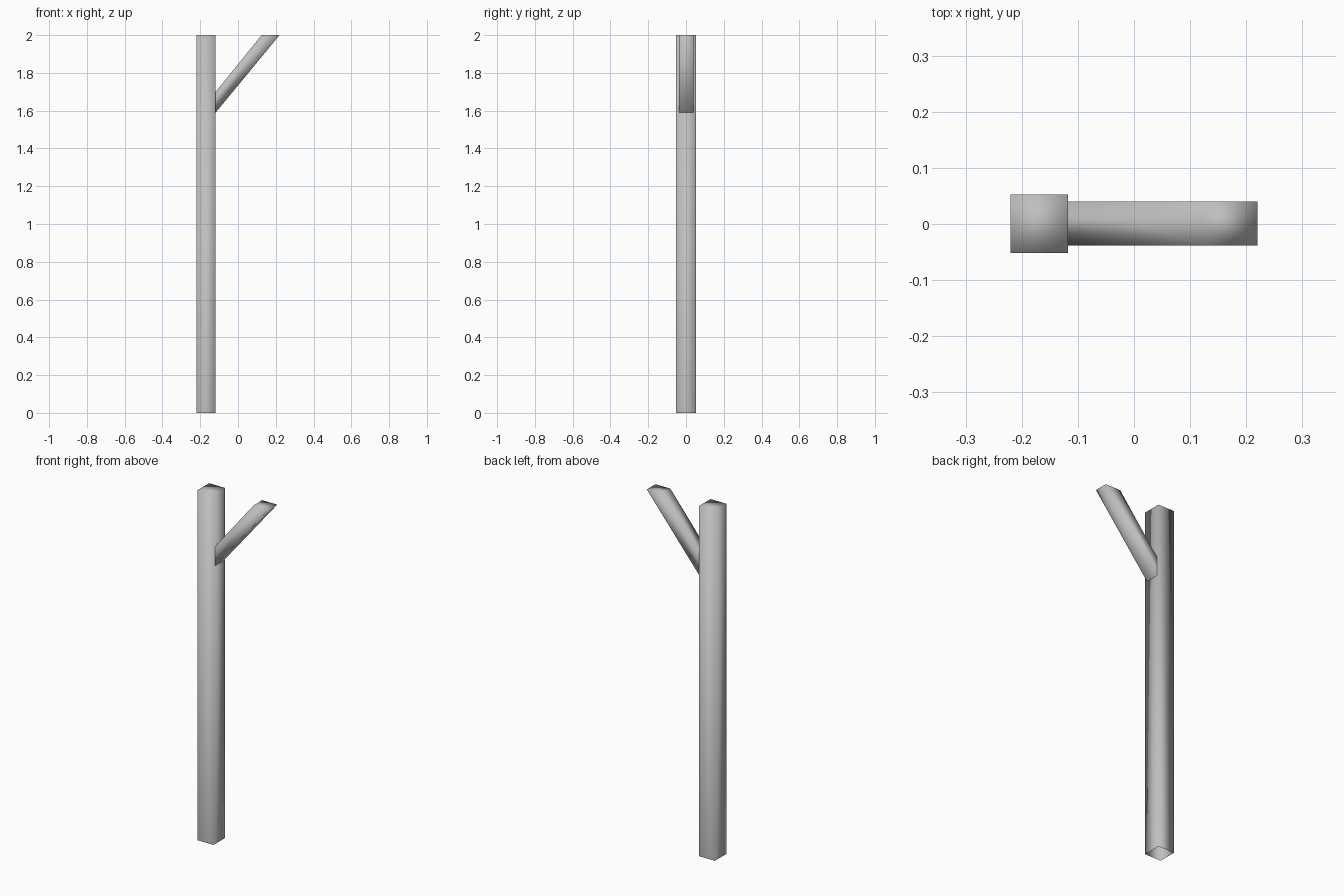
import bpy
import bmesh

if "Cube" in bpy.data.objects:
    bpy.data.objects.remove(bpy.data.objects["Cube"], do_unlink=True)

# Single grey finish
GREY = (0.52, 0.52, 0.52, 1.0)
grey = bpy.data.materials.new("plain grey")
grey.use_nodes = True
grey.diffuse_color = GREY
grey.node_tree.nodes["Principled BSDF"].inputs["Base Color"].default_value = GREY


def smooth_beam(name, profile, y_front, y_back, open_normal):
    """Extrude an (x, z) outline along y, leaving the end facing open_normal open."""
    bm = bmesh.new()
    face = bm.faces.new([bm.verts.new((x, y_front, z)) for x, z in profile])
    grown = bmesh.ops.extrude_face_region(bm, geom=[face], use_keep_orig=True)
    moved = [v for v in grown["geom"] if isinstance(v, bmesh.types.BMVert)]
    bmesh.ops.translate(bm, verts=moved, vec=(0, y_back - y_front, 0))
    bmesh.ops.recalc_face_normals(bm, faces=bm.faces[:])
    ends = [f for f in bm.faces
            if f.normal.x * open_normal[0] + f.normal.z * open_normal[1] > 0.99]
    bmesh.ops.delete(bm, geom=ends, context="FACES")
    for f in bm.faces:
        f.smooth = True
    mesh = bpy.data.meshes.new(name)
    bm.to_mesh(mesh)
    bm.free()
    mesh.materials.append(grey)
    obj = bpy.data.objects.new(name, mesh)
    bpy.context.collection.objects.link(obj)
    return obj


# Upright post, open underneath
LEFT, RIGHT, TOP = -0.22, -0.118, 2.0
smooth_beam("post", [(LEFT, 0), (RIGHT, 0), (RIGHT, TOP), (LEFT, TOP)],
            -0.052, 0.053, (0, -1))

# Diagonal brace, open where it meets the post
smooth_beam("brace", [(RIGHT, 1.59), (0.22, TOP), (0.125, TOP), (RIGHT, 1.70)],
            -0.038, 0.04, (-1, 0))
